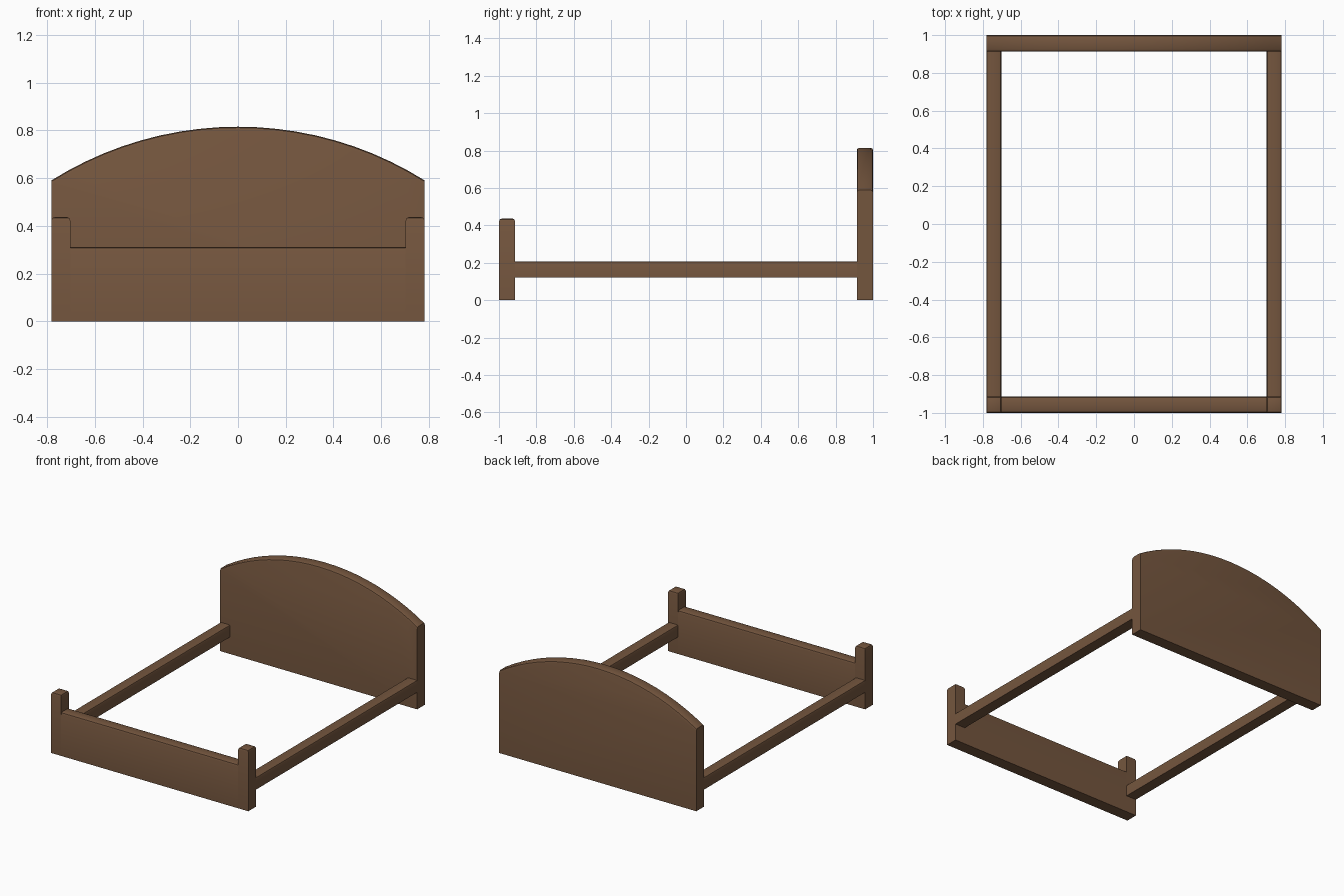
import bpy, bmesh, math

if "Cube" in bpy.data.objects:
    bpy.data.objects.remove(bpy.data.objects["Cube"])

wood = bpy.data.materials.new("brown wood")
wood.diffuse_color = (0.175, 0.092, 0.048, 1)
wood.use_nodes = True
wood.node_tree.nodes["Principled BSDF"].inputs["Base Color"].default_value = wood.diffuse_color

W, IN = 0.782, 0.702      # outer and inner half widths
D, DI = 1.0, 0.913        # outer and inner half lengths


def make(name, outline, y0, y1, bevel_rule, bevel=0.016, drop_face=None):
    """Extrude an x-z outline along y, then round the edges chosen by a rule."""
    bm = bmesh.new()
    face = bm.faces.new([bm.verts.new((x, y0, z)) for x, z in outline])
    ext = bmesh.ops.extrude_face_region(bm, geom=[face])
    moved = [g for g in ext["geom"] if isinstance(g, bmesh.types.BMVert)]
    bmesh.ops.translate(bm, verts=moved, vec=(0, y1 - y0, 0))
    bmesh.ops.recalc_face_normals(bm, faces=bm.faces[:])
    edges = [e for e in bm.edges if bevel_rule(*e.verts)]
    bmesh.ops.bevel(bm, geom=edges, offset=bevel, segments=2, profile=0.5,
                    affect='EDGES')
    # remove ends hidden where parts join
    if drop_face:
        bm.normal_update()
        gone = [f for f in bm.faces if drop_face(f.normal)]
        bmesh.ops.delete(bm, geom=gone, context='FACES')
    me = bpy.data.meshes.new(name)
    bm.to_mesh(me)
    bm.free()
    me.materials.append(wood)
    ob = bpy.data.objects.new(name, me)
    bpy.context.collection.objects.link(ob)
    me.shade_smooth()
    me.set_sharp_from_angle(angle=math.radians(35))
    return ob


def box(x0, x1, z0, z1):
    return [(x0, z0), (x1, z0), (x1, z1), (x0, z1)]


def along(axis, z):
    """Rule: edges at height z that run along the given axis."""
    return lambda a, b: (min(a.co.z, b.co.z) > z - 0.001
                         and abs(a.co[axis] - b.co[axis]) > 0.001)


# arched headboard
side, top, n = 0.59, 0.815, 20
rise = top - side
R = (W * W + rise * rise) / (2 * rise)
half = math.asin(W / R)
arc = [(R * math.sin(half - 2 * half * i / n),
        top - R + R * math.cos(half - 2 * half * i / n)) for i in range(n + 1)]
make("headboard", [(-W, 0), (W, 0)] + arc, DI, D, along(0, side), 0.014)

# low foot panel
make("foot_panel", box(-IN, IN, 0, 0.312), -D, -DI, along(0, 0.312),
     drop_face=lambda v: abs(v.x) > 0.9)

for s, label in ((-1, "left"), (1, "right")):
    # foot posts, rounded all round the top
    x0, x1 = sorted((s * IN, s * W))
    make(label + "_foot_post", box(x0, x1, 0, 0.437), -D, -DI,
         lambda a, b: min(a.co.z, b.co.z) > 0.43)
    # side rails
    make(label + "_side_rail", box(x0, x1, 0.122, 0.208), -DI, DI,
         along(1, 0.208), 0.012, drop_face=lambda v: abs(v.y) > 0.9)
